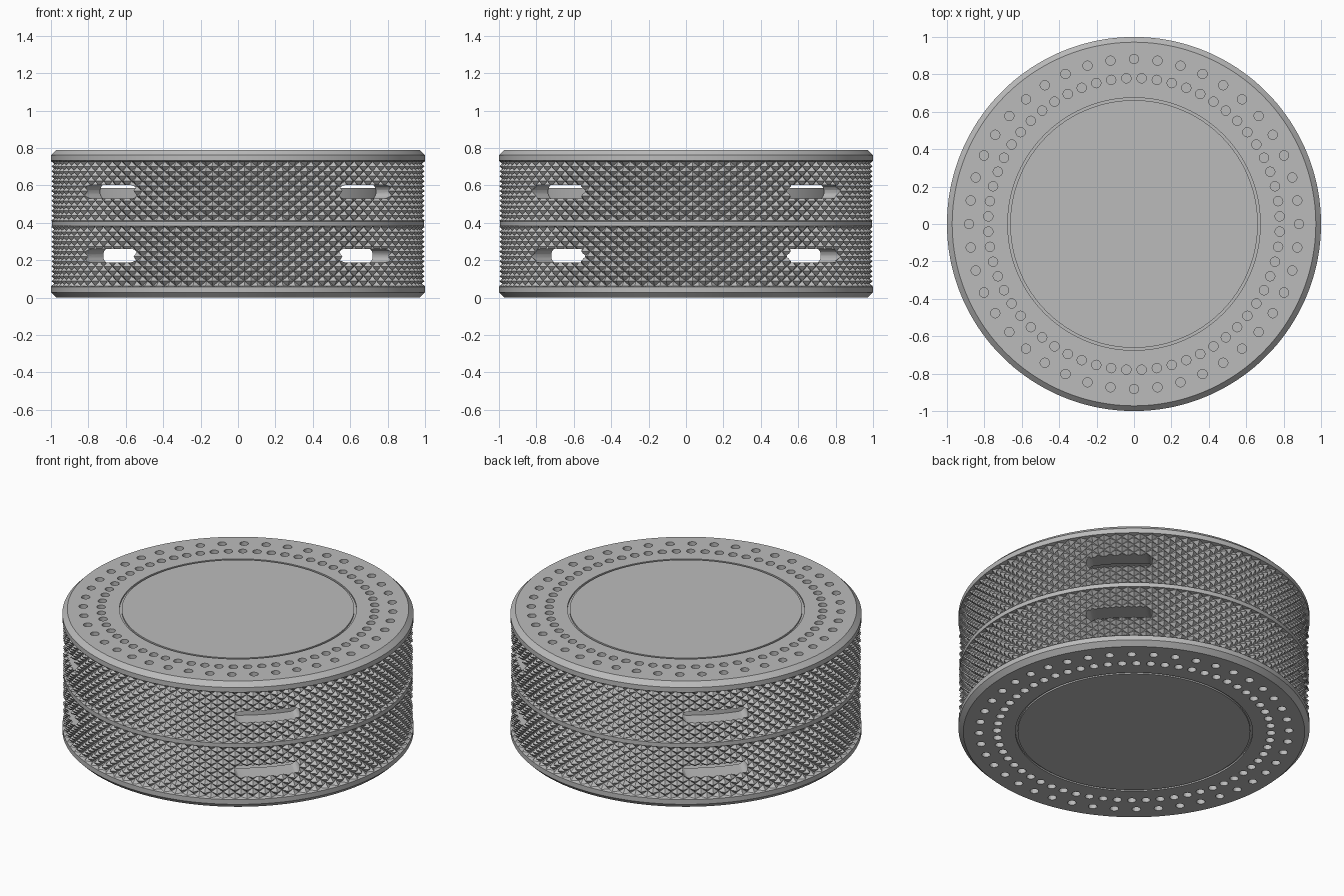
import bpy, bmesh, math
from mathutils import Matrix, Vector

HEIGHT = 0.79
MID = HEIGHT / 2
COLUMNS = 180          # two columns per knurl diamond
ROWS = 12              # two rows per knurl diamond
PEAK, VALLEY = 0.998, 0.968
KNURL_LOW, KNURL_HIGH = 0.062, 0.378
SLOT_Z, SLOT_HALF, SLOT_R = 0.224, 0.19, 0.037

cube = bpy.data.objects.get("Cube")
if cube:
    bpy.data.objects.remove(cube, do_unlink=True)

grey = bpy.data.materials.new("satin_grey")
grey.use_nodes = True
grey.diffuse_color = (0.5, 0.5, 0.5, 1)
grey.node_tree.nodes["Principled BSDF"].inputs["Base Color"].default_value = (0.5, 0.5, 0.5, 1)


def finish(bm, name, material=None):
    bmesh.ops.recalc_face_normals(bm, faces=bm.faces)
    mesh = bpy.data.meshes.new(name)
    bm.to_mesh(mesh)
    bm.free()
    obj = bpy.data.objects.new(name, mesh)
    bpy.context.collection.objects.link(obj)
    if material:
        mesh.materials.append(material)
    return obj


def shell(name, profile, flip):
    """Closed turned body; a profile entry is (even radius, odd radius, z)."""
    bm = bmesh.new()
    place = lambda z: HEIGHT - z if flip else z
    rings = []
    for even, odd, z in profile:
        ring = []
        for i in range(COLUMNS):
            a = math.tau * i / COLUMNS
            r = odd if i % 2 else even
            ring.append(bm.verts.new((r * math.cos(a), r * math.sin(a), place(z))))
        rings.append(ring)
    for low, high in zip(rings, rings[1:]):
        for i in range(COLUMNS):
            k = (i + 1) % COLUMNS
            a, b, c, d = low[i], low[k], high[k], high[i]
            if len({round(v.co.xy.length, 4) for v in (a, b)}) > 1:
                # split along the valley so that each peak is a pyramid
                if a.co.xy.length > b.co.xy.length:
                    bm.faces.new((a, b, d))
                    bm.faces.new((b, c, d))
                else:
                    bm.faces.new((a, b, c))
                    bm.faces.new((a, c, d))
            else:
                bm.faces.new((a, b, c, d))
    bm.faces.new(rings[0])
    bm.faces.new(rings[-1])
    return finish(bm, name, grey)


def knurl():
    step = (KNURL_HIGH - KNURL_LOW) / ROWS
    for j in range(ROWS + 1):
        pair = (VALLEY, PEAK) if j % 2 else (PEAK, VALLEY)
        yield (*pair, KNURL_LOW + j * step)


def half_profile(inner):
    plain = lambda points: [(r, r, z) for r, z in points]
    # face with a fine groove, chamfer and rim
    outside = plain([(0.662, 0), (0.662, 0.01), (0.675, 0.01), (0.675, 0),
                     (0.972, 0), (1, 0.028), (1, 0.058)])
    edge = plain([(0.995, KNURL_HIGH + 0.004), (0.995, MID)])
    return outside + list(knurl()) + edge + plain(inner)


def slot_cutter(z):
    """Four rounded slots cut radially on the diagonals."""
    bm = bmesh.new()
    steps = 12
    outline = []
    for side in (1, -1):
        for i in range(steps + 1):
            a = math.pi * i / steps - math.pi / 2
            outline.append((side * (SLOT_HALF - SLOT_R + SLOT_R * math.cos(a)),
                            side * SLOT_R * math.sin(a)))
    for q in range(4):
        turn = Matrix.Rotation(math.pi / 4 + q * math.pi / 2, 4, 'Z')
        ends = [[bm.verts.new(turn @ Vector((r, t, z + h))) for t, h in outline]
                for r in (0.76, 1.1)]
        bm.faces.new(ends[0])
        bm.faces.new(ends[1])
        n = len(outline)
        for i in range(n):
            k = (i + 1) % n
            bm.faces.new((ends[0][i], ends[0][k], ends[1][k], ends[1][i]))
    return finish(bm, "slot_cutter")


def hole_cutter(z):
    """Two rings of small blind holes."""
    bm = bmesh.new()
    for count, radius, offset in ((44, 0.882, 0), (60, 0.78, 0.5)):
        for i in range(count):
            a = math.tau * (i + offset) / count
            spot = Matrix.Translation((radius * math.cos(a), radius * math.sin(a), z))
            bmesh.ops.create_cone(bm, cap_ends=True, segments=16, radius1=0.025,
                                  radius2=0.025, depth=0.1, matrix=spot)
    return finish(bm, "hole_cutter")


def carve(obj, cutters):
    bpy.ops.object.select_all(action='DESELECT')
    obj.select_set(True)
    bpy.context.view_layer.objects.active = obj
    for cutter in cutters:
        cutter.hide_render = True
        mod = obj.modifiers.new("cut", 'BOOLEAN')
        mod.object = cutter
        mod.operation = 'DIFFERENCE'
        mod.solver = 'EXACT'
        bpy.ops.object.modifier_apply(modifier=mod.name)
        bpy.data.objects.remove(cutter, do_unlink=True)
    bpy.ops.object.shade_smooth_by_angle(angle=math.radians(15))


# Lower half: hollow, with a thin lip rising into the upper half
base = shell("lower_half", half_profile([(0.868, MID), (0.868, 0.585), (0.85, 0.585),
                                         (0.85, 0.1)]), False)
carve(base, [slot_cutter(SLOT_Z), hole_cutter(0)])

# Upper half: mirrored, with a wider cavity that fits over the lip
lid = shell("upper_half", half_profile([(0.874, MID), (0.874, 0.1)]), True)
carve(lid, [slot_cutter(HEIGHT - SLOT_Z), hole_cutter(HEIGHT)])
